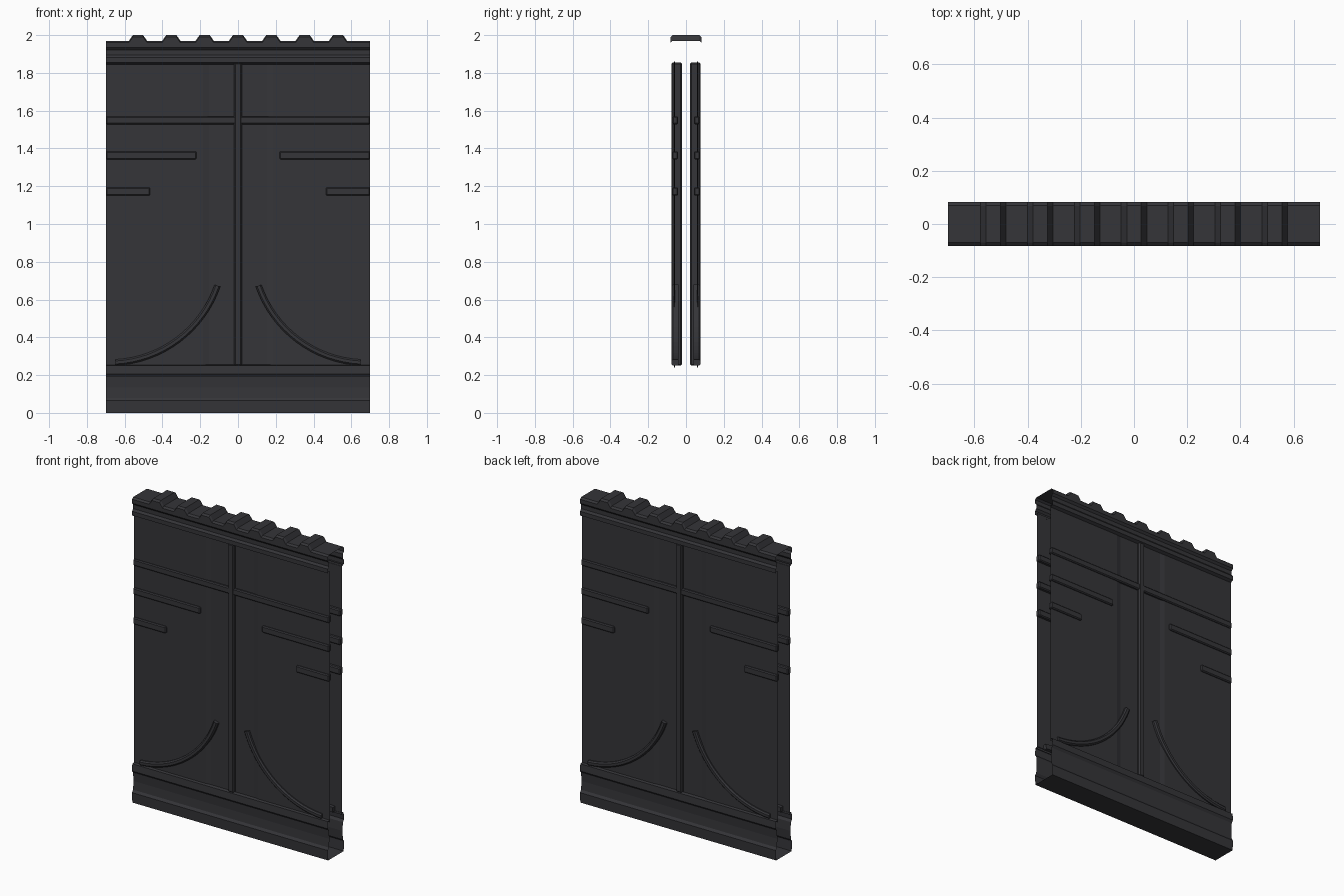
import bpy, bmesh, math

if "Cube" in bpy.data.objects:
    bpy.data.objects.remove(bpy.data.objects["Cube"])

mat = bpy.data.materials.new("dark_metal")
mat.diffuse_color = (0.035, 0.035, 0.04, 1)
mat.use_nodes = True
mat.node_tree.nodes["Principled BSDF"].inputs["Base Color"].default_value = mat.diffuse_color
W = 0.70  # half length of the panel


def make(name, verts, faces, mirror=(False, True, False), bevel=0):
    me = bpy.data.meshes.new(name)
    me.from_pydata(verts, [], faces)
    bm = bmesh.new()
    bm.from_mesh(me)
    bmesh.ops.recalc_face_normals(bm, faces=bm.faces)
    # open sheets: make the front half face outwards
    if sum(f.normal.y * f.calc_area() for f in bm.faces) > 1e-5:
        bmesh.ops.reverse_faces(bm, faces=bm.faces)
    bm.to_mesh(me)
    bm.free()
    ob = bpy.data.objects.new(name, me)
    bpy.context.collection.objects.link(ob)
    me.materials.append(mat)
    if bevel:
        b = ob.modifiers.new("bevel", 'BEVEL')
        b.width, b.segments = bevel, 1
    if any(mirror):
        m = ob.modifiers.new("mirror", 'MIRROR')
        m.use_axis = mirror
        m.use_mirror_merge = False
    return ob


def grid_faces(rows, cols):
    return [(r * cols + c, r * cols + c + 1, (r + 1) * cols + c + 1, (r + 1) * cols + c)
            for r in range(rows - 1) for c in range(cols - 1)]


def strip(name, profile):
    """Sheet with a (y, z) profile running the full length."""
    v = [(x, y, z) for x in (-W, W) for y, z in profile]
    return make(name, v, grid_faces(2, len(profile)))


def box(name, x0, x1, y0, y1, z0, z1, mirror, bevel=0.006):
    v = [(x, y, z) for x in (x0, x1) for y in (y0, y1) for z in (z0, z1)]
    f = [(0, 1, 3, 2), (4, 6, 7, 5), (0, 4, 5, 1), (2, 3, 7, 6), (0, 2, 6, 4), (1, 5, 7, 3)]
    return make(name, v, f, mirror, bevel)


# Wall skins with a shallow recessed centre bay
plan = [(-W, -0.063), (-0.185, -0.063), (-0.153, -0.057),
        (0.153, -0.057), (0.185, -0.063), (W, -0.063)]
make("wall_skin", [(x, y, z) for z in (0.24, 1.86) for x, y in plan], grid_faces(2, len(plan)))

# Base moulding and its underside
strip("base_moulding", [(-0.06, 0.255), (-0.079, 0.25), (-0.082, 0.205), (-0.071, 0.19),
                        (-0.067, 0.135), (-0.071, 0.08), (-0.082, 0.065), (-0.079, 0.0)])
base = make("base_underside", [(-W, -0.079, 0), (W, -0.079, 0), (W, 0.079, 0), (-W, 0.079, 0)],
            [(0, 3, 2, 1)], (False, False, False))
if base.data.polygons[0].normal.z > 0:
    base.data.flip_normals()

# Upper trim below the cap
strip("top_trim", [(-0.082, 1.957), (-0.082, 1.935), (-0.070, 1.922), (-0.070, 1.895),
                   (-0.081, 1.882), (-0.081, 1.855), (-0.062, 1.845)])

# Cap: row of trapezoid ridges running front to back, with chamfered edges
ridge = [(-W, 0)]
for i in range(-3, 4):
    c = i * 0.1765
    ridge += [(c - 0.048, 0), (c - 0.027, 0.03), (c + 0.027, 0.03), (c + 0.048, 0)]
ridge.append((W, 0))
low = 1.97
section = [(-0.082, None), (-0.082, -0.01), (-0.070, 0), (0.070, 0), (0.082, -0.01), (0.082, None)]
verts = [(x, y, 1.95 if d is None else low + h + d) for y, d in section for x, h in ridge]
cap = make("ridged_cap", verts, grid_faces(len(section), len(ridge)), (False, False, False))
if sum(p.normal.z * p.area for p in cap.data.polygons) < 0:
    cap.data.flip_normals()

# Central post and horizontal rails
FRONT_BACK, ALL = (False, True, False), (True, True, False)
box("centre_post", -0.021, 0.021, -0.076, -0.021, 0.25, 1.855, FRONT_BACK, 0.007)
box("long_rail", -W, W, -0.073, -0.042, 1.528, 1.570, FRONT_BACK)
box("middle_rail", 0.22, W, -0.074, -0.042, 1.342, 1.385, ALL)
box("short_rail", 0.465, W, -0.074, -0.042, 1.150, 1.194, ALL)

# Curved ribs sweeping from the bay down to the base
n, hw = 16, 0.016
prof = [(-hw, -0.04), (-hw, -0.070), (-hw * 0.5, -0.078),
        (hw * 0.5, -0.078), (hw, -0.070), (hw, -0.04)]
k = len(prof)
verts = []
for i in range(n + 1):
    a = math.radians(-87 + 68 * i / n)
    for dr, y in prof:
        r = 0.604 + dr
        verts.append((-0.68 + r * math.cos(a), y, 0.87 + r * math.sin(a)))
faces = [(i * k + j, i * k + (j + 1) % k, (i + 1) * k + (j + 1) % k, (i + 1) * k + j)
         for i in range(n) for j in range(k)]
faces += [tuple(range(k)), tuple(range(n * k, n * k + k))]
make("curved_rib", verts, faces, ALL)
